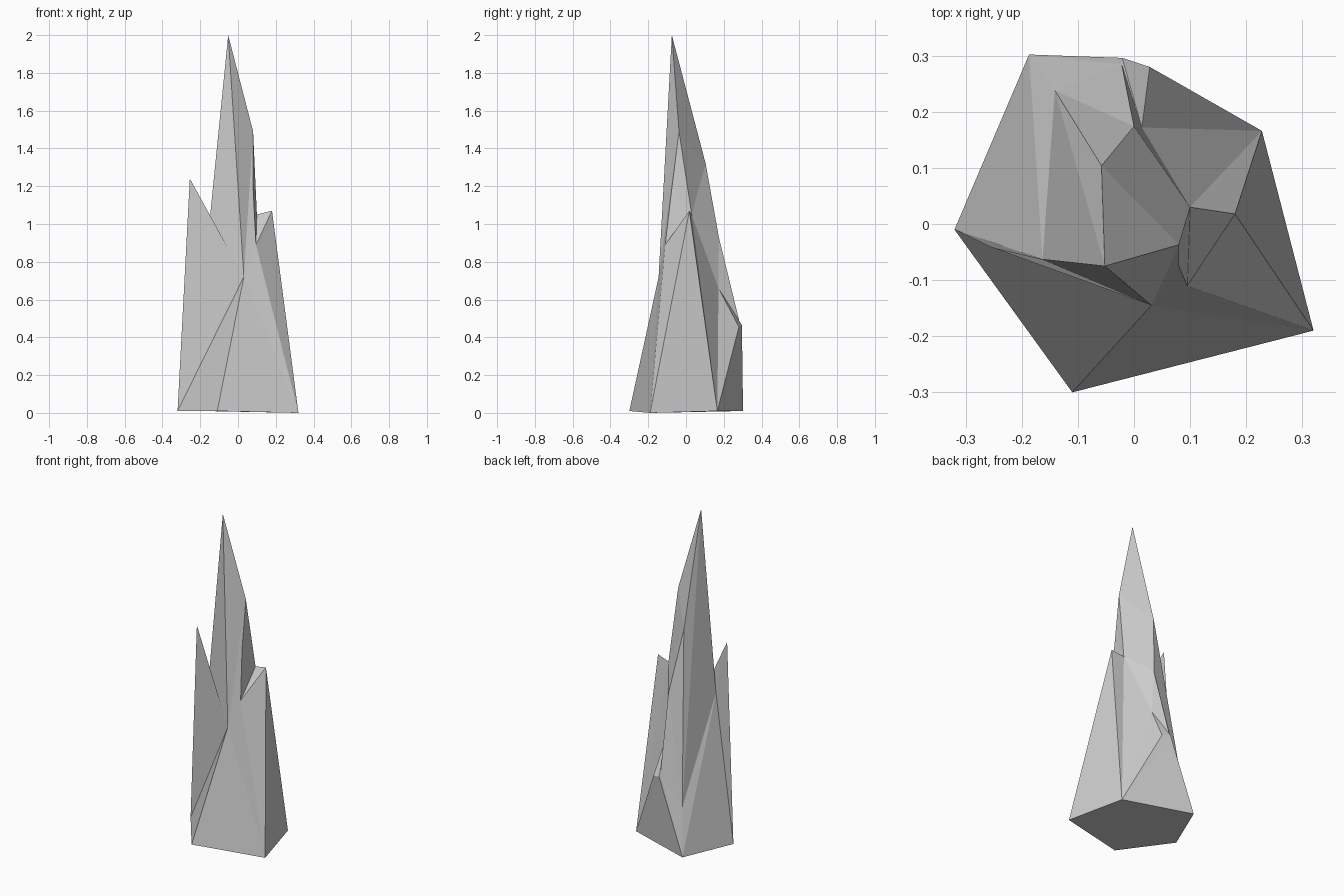
import bpy, bmesh

if "Cube" in bpy.data.objects:
    bpy.data.objects.remove(bpy.data.objects["Cube"])

# Key points of the rock: foot corners, peaks, shoulders and clefts
points = {
    # foot
    "A": (-0.32, -0.01, 0.01), "B": (-0.11, -0.30, 0.01), "C": (0.32, -0.19, 0.0),
    "D": (0.228, 0.166, 0.01), "F": (-0.187, 0.302, 0.01),
    # main, left and right peaks
    "P": (-0.052, -0.075, 2.0), "Q": (-0.255, -0.041, 1.24), "R": (0.18, 0.018, 1.07),
    # upper shoulders
    "S": (0.08, -0.037, 1.49), "V": (-0.058, 0.104, 1.32), "X": (0.0, 0.174, 0.93),
    # clefts between the peaks
    "N": (0.031, -0.145, 0.72), "M": (-0.163, -0.063, 0.89), "T": (0.10, 0.03, 1.05),
    "U": (0.095, -0.11, 0.89), "W": (0.08, -0.075, 1.19), "Y": (0.014, 0.172, 0.66),
    # back ledge
    "G": (-0.141, 0.238, 0.285), "I": (-0.022, 0.285, 0.475),
    "E": (-0.021, 0.296, 0.465), "H": (0.028, 0.28, 0.455),
}

bm = bmesh.new()
v = {name: bm.verts.new(co) for name, co in points.items()}


def fan(hub, rim):
    """Flat facets from one hub point to each pair of neighbouring rim points."""
    for a, b in zip(rim, rim[1:]):
        bm.faces.new((v[hub], v[a], v[b]))


fan("N", "BCUWSPMQAB")   # front, around the central cleft
fan("R", "UCDTU")        # right peak
fan("T", "DYXVSWU")      # right and back flank of the main peak
fan("G", "MPVXIFM")      # left and back flank of the main peak
fan("A", "QMF")          # back of the left peak
fan("V", "PS")           # back of the summit
fan("I", "FEYX")         # back ledge, left
fan("D", "FEHY")         # back ledge, overhang
fan("Y", "EH")           # back ledge, top
bm.faces.new([v[k] for k in "AFDCB"])   # underside

bmesh.ops.recalc_face_normals(bm, faces=bm.faces)
mesh = bpy.data.meshes.new("rock_spire")
bm.to_mesh(mesh)
bm.free()
bpy.context.collection.objects.link(bpy.data.objects.new("rock_spire", mesh))
